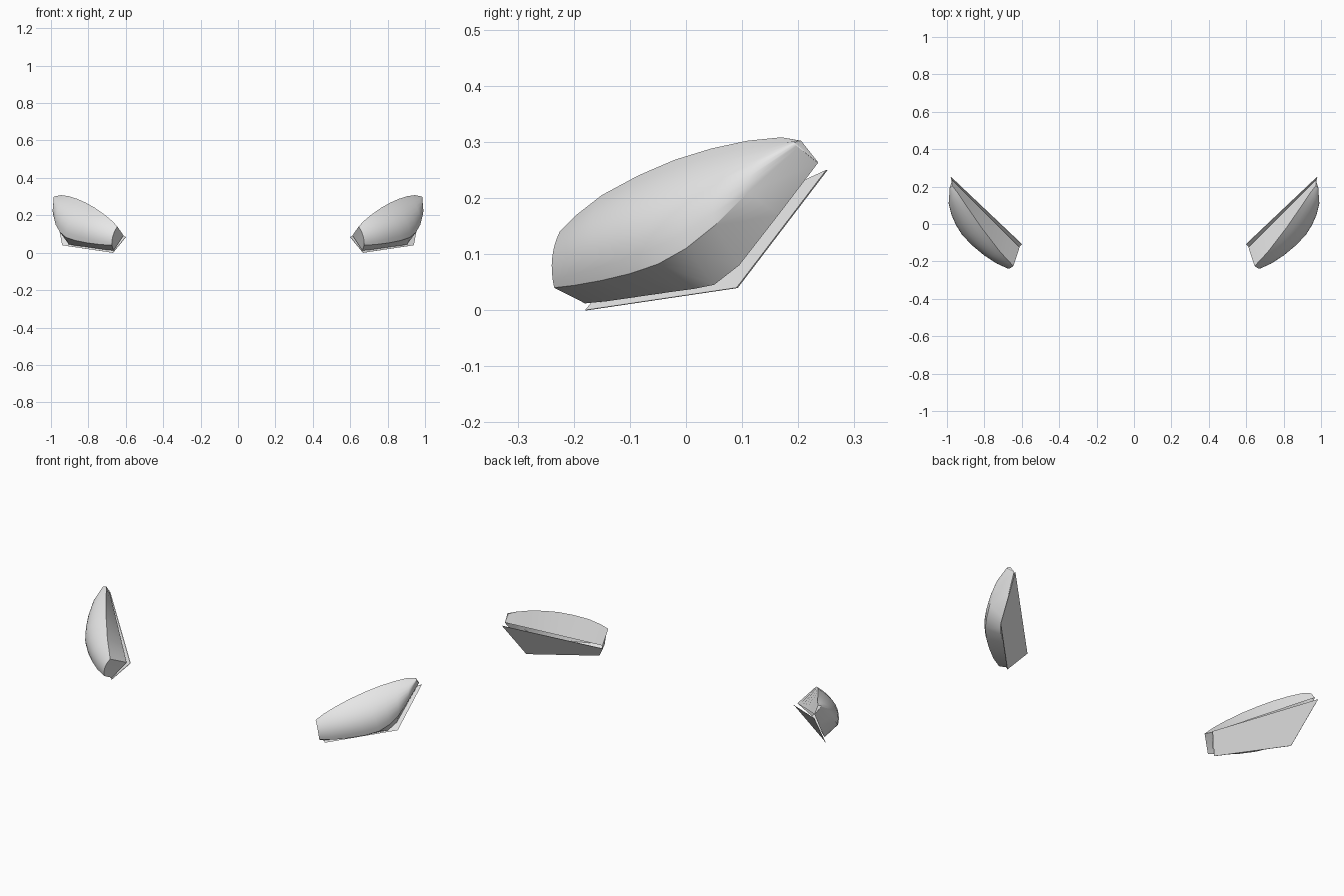
import bpy, bmesh, math
from mathutils import Vector

cube = bpy.data.objects.get("Cube")
if cube:
    bpy.data.objects.remove(cube)

# Single pale grey finish
grey = bpy.data.materials.new("pale_grey")
grey.use_nodes = True
colour = (0.8, 0.8, 0.8, 1)
grey.diffuse_color = colour
grey.node_tree.nodes["Principled BSDF"].inputs["Base Color"].default_value = colour

# Edges of the lens and of the foot of the housing, inner end to outer tip
lens_top = [(.645, -.225, .14), (.673, -.195, .17), (.715, -.15, .205),
            (.765, -.085, .24), (.815, -.02, .268), (.86, .045, .288),
            (.905, .11, .302), (.945, .17, .308), (.972, .205, .302)]
lens_low = [(.675, -.235, .04), (.74, -.2, .044), (.81, -.15, .053),
            (.87, -.1, .065), (.92, -.05, .082), (.952, 0, .11),
            (.975, .05, .15), (.99, .11, .21), (.982, .2, .29)]
foot_low = [(.665, -.18, .012), (.71, -.14, .016), (.765, -.085, .024),
            (.82, -.03, .032), (.87, .015, .038), (.905, .05, .045),
            (.93, .095, .08), (.95, .165, .17), (.972, .235, .262)]
plate = [(.6, -.11, .085), (.67, -.18, 0), (.94, .09, .04), (.98, .25, .25)]
foot_ends = Vector((.612, -.125, .092)), Vector((.972, .235, .264))

COLS, ROWS = len(lens_top), 8
OUTWARD = Vector((.65, -.7, .2)).normalized()


def lens_point(i, j):
    """Point on the bulging lens: column i along it, row j from top to bottom."""
    s = j / ROWS
    bulge = .012 + .028 * math.sin(math.pi * i / (COLS - 1))
    return (Vector(lens_top[i]).lerp(Vector(lens_low[i]), s)
            + OUTWARD * bulge * 4 * s * (1 - s))


def bridge(bm, a, b, closed=False):
    n = len(a)
    for k in range(n if closed else n - 1):
        m = (k + 1) % n
        bm.faces.new((a[k], b[k], b[m], a[m]))


def finish(bm, name, mirror):
    if mirror:
        bmesh.ops.scale(bm, vec=(-1, 1, 1), verts=bm.verts)
    bmesh.ops.recalc_face_normals(bm, faces=bm.faces)
    mesh = bpy.data.meshes.new(name)
    bm.to_mesh(mesh)
    bm.free()
    mesh.materials.append(grey)
    obj = bpy.data.objects.new(name, mesh)
    bpy.context.collection.objects.link(obj)
    bpy.ops.object.select_all(action='DESELECT')
    obj.select_set(True)
    bpy.context.view_layer.objects.active = obj
    bpy.ops.object.shade_smooth_by_angle(angle=math.radians(35))


def lamp(side, mirror):
    # Bulging lens with tapered housing walls running back to the foot
    bm = bmesh.new()
    grid = [[bm.verts.new(lens_point(i, j)) for i in range(COLS)]
            for j in range(ROWS + 1)]
    for a, b in zip(grid, grid[1:]):
        bridge(bm, a, b)
    foot_top = [foot_ends[0].lerp(foot_ends[1], i / (COLS - 1)) for i in range(COLS)]

    def side_foot(i, j):
        return foot_top[i].lerp(Vector(foot_low[i]), j / ROWS)

    inner, outer = range(1, ROWS), range(ROWS - 1, 0, -1)
    rim = (grid[0][::-1] + [grid[j][0] for j in inner]
           + grid[ROWS] + [grid[j][-1] for j in outer])
    foot = (foot_top[::-1] + [side_foot(0, j) for j in inner]
            + [Vector(p) for p in foot_low] + [side_foot(COLS - 1, j) for j in outer])
    bridge(bm, rim, [bm.verts.new(p) for p in foot], closed=True)
    finish(bm, side + "_lamp_lens", mirror)

    # Backing plate standing slightly proud of the housing foot
    bm = bmesh.new()
    front = [bm.verts.new(p) for p in plate]
    back = [bm.verts.new(Vector(p) - OUTWARD * .003) for p in plate]
    bm.faces.new(front)
    bm.faces.new(back[::-1])
    bridge(bm, front, back, closed=True)
    finish(bm, side + "_lamp_back_plate", mirror)


lamp("left", False)
lamp("right", True)
